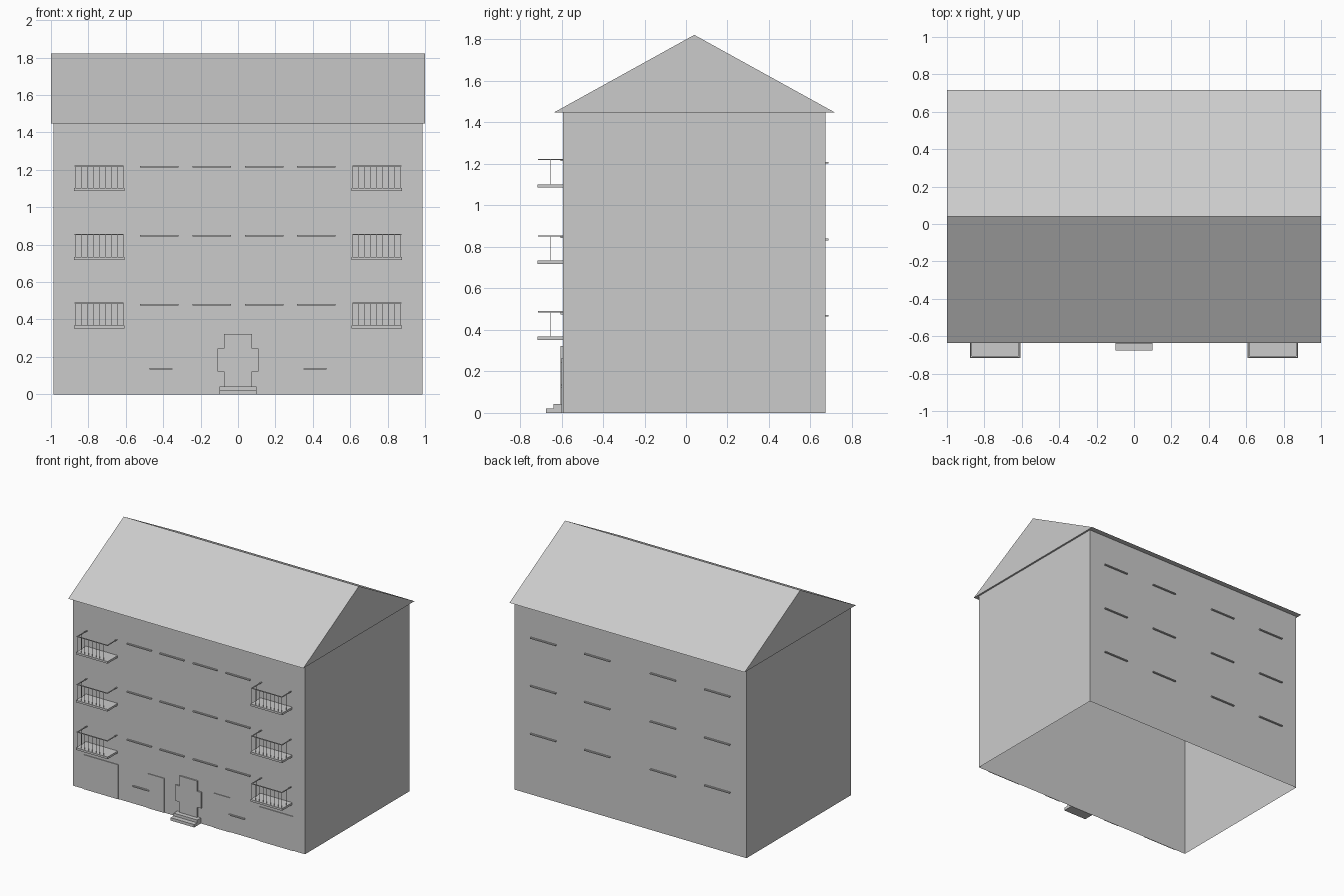
import bpy, bmesh

if "Cube" in bpy.data.objects:
    bpy.data.objects.remove(bpy.data.objects["Cube"])

FRONT, BACK = -0.594, 0.673      # wall planes
EAVE, RIDGE = 1.449, 1.822


def finish(name, bm):
    me = bpy.data.meshes.new(name)
    bm.to_mesh(me)
    bm.free()
    ob = bpy.data.objects.new(name, me)
    bpy.context.collection.objects.link(ob)
    return ob


def add_box(bm, x0, x1, y0, y1, z0, z1):
    vs = bmesh.ops.create_cube(bm, size=1)["verts"]
    for v in vs:
        v.co = (x1 if v.co.x > 0 else x0,
                y1 if v.co.y > 0 else y0,
                z1 if v.co.z > 0 else z0)


def boxes(name, items):
    bm = bmesh.new()
    for b in items:
        add_box(bm, *b)
    return finish(name, bm)


def prism(name, profile, offset):
    """Extrude a closed planar profile along offset."""
    bm = bmesh.new()
    face = bm.faces.new([bm.verts.new(p) for p in profile])
    ext = bmesh.ops.extrude_face_region(bm, geom=[face], use_keep_orig=True)
    for v in ext["geom"]:
        if isinstance(v, bmesh.types.BMVert):
            v.co.x += offset[0]
            v.co.y += offset[1]
            v.co.z += offset[2]
    bmesh.ops.recalc_face_normals(bm, faces=bm.faces)
    return finish(name, bm)


# Main block: four walls, open underneath and under the roof
bm = bmesh.new()
add_box(bm, -0.986, 0.986, FRONT, BACK, 0, EAVE)
bm.normal_update()
caps = [f for f in bm.faces if abs(f.normal.z) > 0.5]
bmesh.ops.delete(bm, geom=caps, context="FACES_ONLY")
finish("walls", bm)

# Gabled roof with small overhang
prism("roof", [(-1, -0.635, EAVE), (-1, 0.716, EAVE), (-1, 0.04, RIDGE)], (2, 0, 0))

# Front window sills
sills = []
for z in (0.479, 0.848, 1.217):
    for x in (-0.42, -0.141, 0.14, 0.419):
        sills.append((x - 0.103, x + 0.103, FRONT - 0.012, FRONT, z - 0.004, z + 0.004))
for x in (-0.406, 0.406):
    sills.append((x - 0.068, x + 0.068, FRONT - 0.012, FRONT, 0.132, 0.14))
boxes("front_sills", sills)

# Back window sills
boxes("back_sills", [(x - 0.108, x + 0.108, BACK, BACK + 0.013, z - 0.004, z + 0.004)
                     for z in (0.468, 0.836, 1.206) for x in (-0.74, -0.28, 0.28, 0.74)])

# Thin cladding panels on the ground floor
boxes("ground_panels", [(min(s * a, s * b), max(s * a, s * b), FRONT - 0.005, FRONT, 0, 0.265)
                        for s in (-1, 1) for a, b in ((0.6, 0.89), (0.21, 0.35))])

# Stepped door surround
half = [(0.076, 0), (0.076, 0.122), (0.109, 0.122), (0.109, 0.245), (0.076, 0.245), (0.076, 0.323)]
outline = half + [(-x, z) for x, z in reversed(half)]
prism("door_surround", [(x, FRONT - 0.011, z) for x, z in outline], (0, 0.011, 0))

# Entrance steps
prism("entrance_steps", [(-0.1, y, z) for y, z in
      ((FRONT, 0), (-0.675, 0), (-0.675, 0.022), (-0.638, 0.022), (-0.638, 0.043), (FRONT, 0.043))],
      (0.2, 0, 0))


# Balconies: slab, handrail on three sides, flat strip balusters
def strips(name, corners):
    bm = bmesh.new()
    for (xa, ya), (xb, yb), z0, z1 in corners:
        bm.faces.new([bm.verts.new(p) for p in
                      ((xa, ya, z0), (xb, yb, z0), (xb, yb, z1), (xa, ya, z1))])
    return finish(name, bm)


for label, cx in (("left", -0.742), ("right", 0.742)):
    for i, z in enumerate((0.352, 0.718, 1.086)):
        name = f"{label}_balcony_{i + 1}"
        boxes(name + "_slab", [(cx - 0.135, cx + 0.135, -0.717, FRONT, z, z + 0.016)])
        x0, x1, top = cx - 0.131, cx + 0.131, z + 0.138
        boxes(name + "_handrail", [
            (x0, x1, -0.713, -0.706, top - 0.005, top),
            (x0, x0 + 0.007, -0.706, FRONT, top - 0.005, top),
            (x1 - 0.007, x1, -0.706, FRONT, top - 0.005, top)])
        low, w, bars = z + 0.016, 0.0015, []
        for k in range(9):
            bx = x0 + 0.003 + k * (x1 - x0 - 0.006) / 8
            bars.append(((bx - w, -0.709), (bx + w, -0.709), low, top - 0.005))
        for bx in (x0 + 0.003, x1 - 0.003):
            bars.append(((bx, -0.655 - w), (bx, -0.655 + w), low, top - 0.005))
        strips(name + "_balusters", bars)
